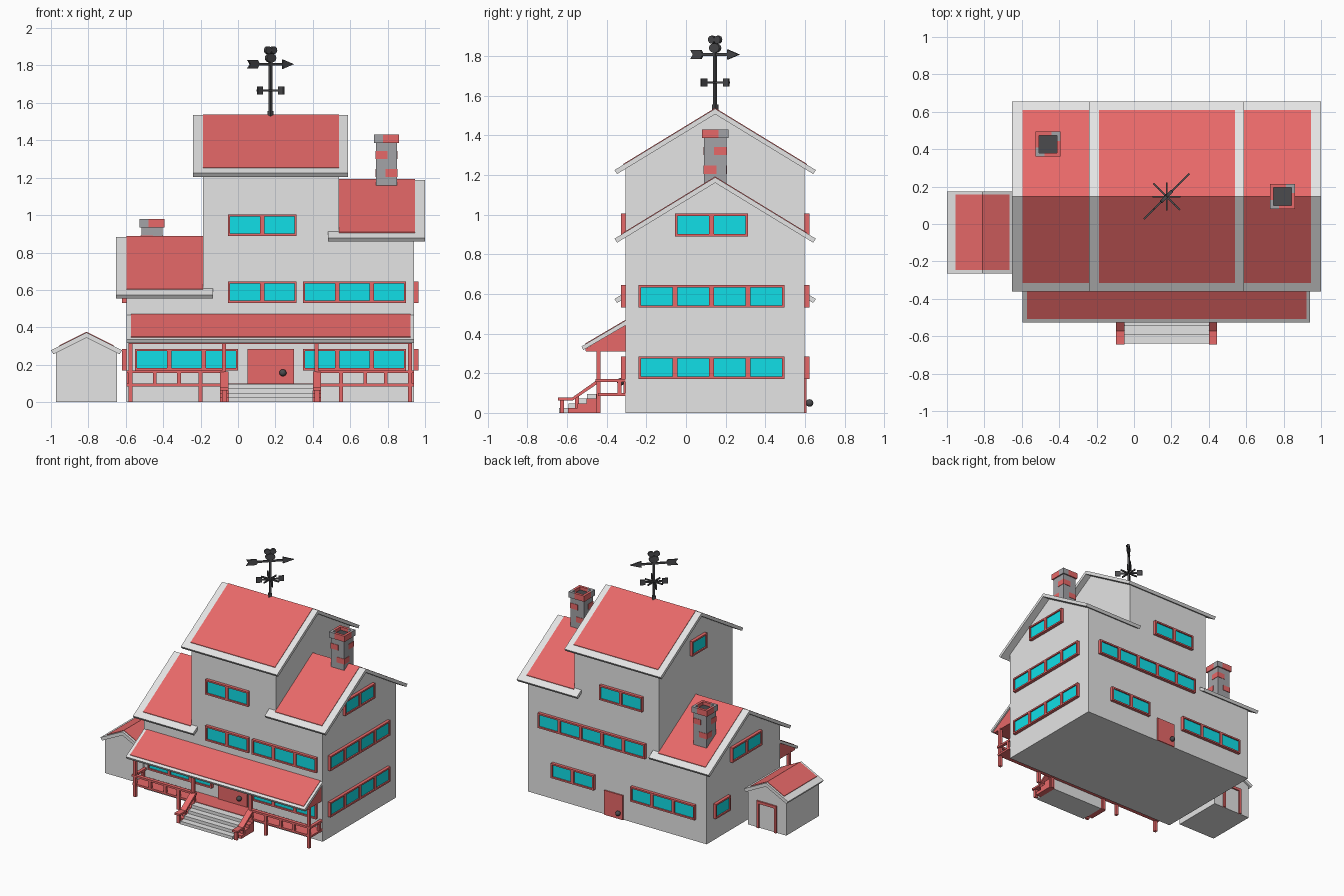
import bpy
import bmesh
import math
from mathutils import Matrix, Vector

if "Cube" in bpy.data.objects:
    bpy.data.objects.remove(bpy.data.objects["Cube"], do_unlink=True)


def material(name, colour):
    mat = bpy.data.materials.new(name)
    mat.use_nodes = True
    mat.diffuse_color = (*colour, 1)
    mat.node_tree.nodes["Principled BSDF"].inputs["Base Color"].default_value = (*colour, 1)
    return mat


WALL = material("pale grey wall", (.78, .78, .78))
RED = material("red trim", (.8, .14, .14))
GLASS = material("turquoise glass", (.006, .78, .85))
STONE = material("chimney stone", (.37, .37, .39))
IRON = material("dark iron", (.07, .07, .075))


def finish(name, bm, *mats):
    bmesh.ops.recalc_face_normals(bm, faces=bm.faces)
    mesh = bpy.data.meshes.new(name)
    bm.to_mesh(mesh)
    bm.free()
    for mat in mats:
        mesh.materials.append(mat)
    ob = bpy.data.objects.new(name, mesh)
    bpy.context.collection.objects.link(ob)
    return ob


def prism(name, profile, start, end, axis, mat):
    """Extrude a flat outline along one axis."""
    place = {"x": lambda p, a: (a, p[0], p[1]),
             "y": lambda p, a: (p[0], a, p[1]),
             "z": lambda p, a: (p[0], p[1], a)}[axis]
    bm = bmesh.new()
    face = bm.faces.new([bm.verts.new(place(p, start)) for p in profile])
    out = bmesh.ops.extrude_face_region(bm, geom=[face], use_keep_orig=True)
    move = Vector(place((0, 0), end - start))
    bmesh.ops.translate(bm, vec=move, verts=[v for v in out["geom"] if isinstance(v, bmesh.types.BMVert)])
    return finish(name, bm, mat)


def box(name, x0, x1, y0, y1, z0, z1, mat):
    return prism(name, [(x0, y0), (x1, y0), (x1, y1), (x0, y1)], z0, z1, "z", mat)


def window(name, panes, centre, turn, height=.115):
    """Framed row of recessed panes; turn 0 faces the front."""
    cell = .184
    bm = bmesh.new()
    rows = [[bm.verts.new(((i - panes / 2) * cell, -.024, z)) for i in range(panes + 1)]
            for z in (-height / 2, height / 2)]
    cells = [bm.faces.new((rows[0][i], rows[0][i + 1], rows[1][i + 1], rows[1][i])) for i in range(panes)]
    rim = [e for e in bm.edges if e.is_boundary]
    out = bmesh.ops.extrude_edge_only(bm, edges=rim)
    for v in out["geom"]:
        if isinstance(v, bmesh.types.BMVert):
            v.co.y = .004
    bmesh.ops.inset_individual(bm, faces=cells, thickness=.017)
    out = bmesh.ops.extrude_discrete_faces(bm, faces=cells)
    for face in out["faces"]:
        face.material_index = 1
        bmesh.ops.translate(bm, vec=(0, .01, 0), verts=face.verts)
    # reveal around each recessed pane
    for face in out["faces"]:
        for loop in list(face.loops):
            a, b = loop.vert, loop.link_loop_next.vert
            quad = [bm.verts.new(a.co), bm.verts.new(b.co),
                    bm.verts.new(b.co - Vector((0, .01, 0))), bm.verts.new(a.co - Vector((0, .01, 0)))]
            bm.faces.new(quad)
    bmesh.ops.remove_doubles(bm, verts=bm.verts, dist=.0005)
    ob = finish(name, bm, RED, GLASS)
    ob.matrix_world = Matrix.Translation(centre) @ Matrix.Rotation(math.radians(turn), 4, "Z")


def gable(name, span, wall_span, tiles, mid, half, wall_half, apex, slope, axis):
    """Gabled wall block with an overhanging roof slab and inset red tiles."""
    def roof(d, drop=0):
        return (mid + d, apex - abs(d) * slope - drop)
    w, lip, k = wall_half, half - .014, half - .045
    prism(name + "_walls", [(mid - w, 0), (mid + w, 0), roof(w, .02), roof(0, .02), roof(-w, .02)],
          *wall_span, axis, WALL)
    prism(name + "_roof", [roof(-half), roof(0), roof(half), roof(lip, .028), roof(0, .028), roof(-lip, .028)],
          *span, axis, WALL)
    prism(name + "_tiles", [roof(-k), roof(0), roof(k), roof(k, -.004), roof(0, -.004), roof(-k, -.004)],
          *tiles, axis, RED)


def knob(name, x, y, z):
    bpy.ops.mesh.primitive_uv_sphere_add(segments=16, ring_count=8, radius=.019, location=(x, y, z))
    ob = bpy.context.object
    ob.name = name
    ob.data.materials.append(IRON)
    bpy.ops.object.shade_smooth()


# House blocks and shed
MID, HALF, DEEP = .147, .508, .451
FRONT, BACK, LEFT, RIGHT = MID - DEEP, MID + DEEP, -.597, .942
gable("left_wing", (-.652, -.135), (LEFT, -.15), (-.595, -.187), MID, HALF, DEEP, .884, .61, "x")
gable("tower", (-.24, .588), (-.187, .54), (-.187, .54), MID, HALF, DEEP, 1.534, .61, "x")
gable("right_wing", (.482, 1), (.5, RIGHT), (.54, .945), MID, HALF, DEEP, 1.188, .61, "x")
gable("shed", (-.264, .174), (-.245, .158), (-.245, .158), -.81, .19, .164, .372, .5, "y")
for side in (-1, 1):
    x = -.81 + side * .075
    box("shed_door_jamb", x - .01, x + .01, .15, .17, 0, .2, RED)
box("shed_door_lintel", -.895, -.725, .15, .17, .19, .21, RED)

# Windows on every side
LOW, MIDDLE, HIGH = .228, .588, .947
for name, panes, x, z in (("lower_left", 3, -.275, LOW), ("lower_right", 3, .623, LOW),
                          ("middle_left", 2, .13, MIDDLE), ("middle_right", 3, .623, MIDDLE),
                          ("upper", 2, .13, HIGH)):
    window("front_window_" + name, panes, (x, FRONT, z), 0)
for name, panes, z in (("lower", 4, LOW), ("middle", 4, MIDDLE), ("upper", 2, HIGH)):
    window("right_window_" + name, panes, (RIGHT, .128, z), 90)
for name, panes, x, z in (("lower_wide", 3, -.23, LOW), ("lower_small", 2, .545, LOW),
                          ("middle", 5, .383, MIDDLE), ("upper", 2, .13, HIGH)):
    window("back_window_" + name, panes, (x, BACK, z), 180)
window("left_window_lower", 1, (LEFT, .424, LOW), -90)
window("left_window_middle", 2, (LEFT, .128, MIDDLE), -90)
window("tower_window", 1, (-.187, .128, 1.27), -90)

# Doors
box("front_door", .05, .3, FRONT - .012, FRONT, .09, .285, RED)
knob("front_door_knob", .24, FRONT - .025, .157)
box("back_door", .12, .28, BACK, BACK + .01, 0, .19, RED)
knob("back_door_knob", .15, BACK + .025, .05)

# Porch roof, its red timber and the deck
prism("porch_roof", [(FRONT, .466), (-.527, .335), (-.518, .317), (FRONT, .442)], LEFT, RIGHT, "x", WALL)
prism("porch_tiles", [(FRONT, .47), (-.508, .35), (-.508, .346), (FRONT, .465)], -.573, .922, "x", RED)
prism("porch_gable", [(FRONT, .445), (-.508, .322), (-.505, .31), (FRONT, .31)], -.585, .93, "x", RED)
box("porch_deck", LEFT, RIGHT, -.445, FRONT, .085, .1, RED)
for x in (-.575, -.075, .42, .92):
    box("porch_post", x - .011, x + .011, -.452, -.43, 0, .32, RED)
for x in (-.2, .55):
    box("railing_post", x - .011, x + .011, -.452, -.43, 0, .16, RED)
for x in (-.445, -.315, .68, .79):
    box("baluster", x - .01, x + .01, -.45, -.432, .1, .16, RED)
for x0, x1 in ((LEFT, -.075), (.42, RIGHT)):
    box("front_handrail", x0, x1, -.456, -.428, .155, .17, RED)
for x in (-.585, .93):
    box("side_handrail", x - .012, x + .012, -.45, FRONT, .155, .17, RED)
    box("side_baluster", x - .01, x + .01, -.345, -.325, .1, .16, RED)

# Steps with stringers and sloping rails
steps = [(-.44, 0)]
for i in range(4):
    y, rise = -.64 + i * .047, .024
    steps += [(y, i * rise), (y, (i + 1) * rise)]
steps.append((-.44, .096))
prism("front_steps", steps, -.05, .4, "x", WALL)
stringer = [(y + .045 if y < -.45 else y, z) for y, z in steps]
for x0, x1 in ((-.095, -.05), (.4, .445)):
    prism("stringer", stringer, x0, x1, "x", RED)
    prism("step_rail", [(-.645, .063), (-.57, .063), (-.445, .148), (-.43, .148), (-.43, .165),
                        (-.45, .165), (-.573, .078), (-.645, .078)], x0, x1, "x", RED)
    for y, top in ((-.625, .07), (-.55, .085), (-.44, .155)):
        box("step_newel", x0 + .01, x1 - .01, y - .01, y + .01, 0, top, RED)


def chimney(name, x, y, base, top):
    """Stone shaft with red corner bricks and a two-tone hollow cap."""
    s, h, t = .057, .067, .02
    box(name + "_shaft", x - s, x + s, y - s, y + s, base, top - .045, STONE)
    box(name + "_flue", x - h + t, x + h - t, y - h + t, y + h - t, top - .05, top - .025, IRON)

    def corner(part, k, reach, half, thick, z0, z1, mat):
        shape = [(half, -half), (half, reach - half), (half - thick, reach - half),
                 (half - thick, thick - half), (half - reach, thick - half), (half - reach, -half)]
        ob = prism(name + part, shape, z0, z1, "z", mat)
        ob.location = (x, y, 0)
        ob.rotation_euler.z = k * math.pi / 2
    for k in range(4):
        red = k % 2 == 0
        corner("_cap", k, .085 if red else .049, h, t, top - .045, top, RED if red else STONE)
        drop = .225 if red else .13
        corner("_brick", k, .066, s + .003, .006, top - drop, top - drop + .042, RED)


chimney("right_chimney", .794, MID, 1.1, 1.43)
chimney("left_chimney", -.46, .427, .65, .978)


# Weather vane, turned to point diagonally
def vane(part, profile, thick=.005, turn=45):
    ob = prism("vane_" + part, profile, -thick, thick, "y", IRON)
    ob.location = (.174, MID, 0)
    ob.rotation_euler.z = math.radians(turn)


def disc(x, z, rx, rz):
    return [(x + rx * math.cos(a * math.pi / 8), z + rz * math.sin(a * math.pi / 8)) for a in range(16)]


def bar(x0, x1, z0, z1):
    return [(x0, z0), (x1, z0), (x1, z1), (x0, z1)]


vane("base", bar(-.012, .012, 1.52, 1.556), .012)
vane("pole", bar(-.007, .007, 1.54, 1.83), .007)
vane("shaft", bar(-.13, .1, 1.8, 1.814))
vane("arrowhead", [(.09, 1.782), (.172, 1.807), (.09, 1.832)])
vane("tail", [(-.172, 1.785), (-.1, 1.785), (-.085, 1.807), (-.1, 1.829), (-.172, 1.829), (-.155, 1.807)])
vane("figure_body", disc(0, 1.84, .036, .024), .008)
for side in (-1, 1):
    vane("figure_head", disc(side * .021, 1.882, .022, .02), .008)
for turn in range(0, 180, 45):
    vane("cross_arm", bar(-.075, .075, 1.66, 1.671), .004, turn)
for side in (-1, 1):
    for turn in (45, 135):
        vane("direction_plate", bar(side * .08 - .02, side * .08 + .02, 1.645, 1.687), .004, turn)
